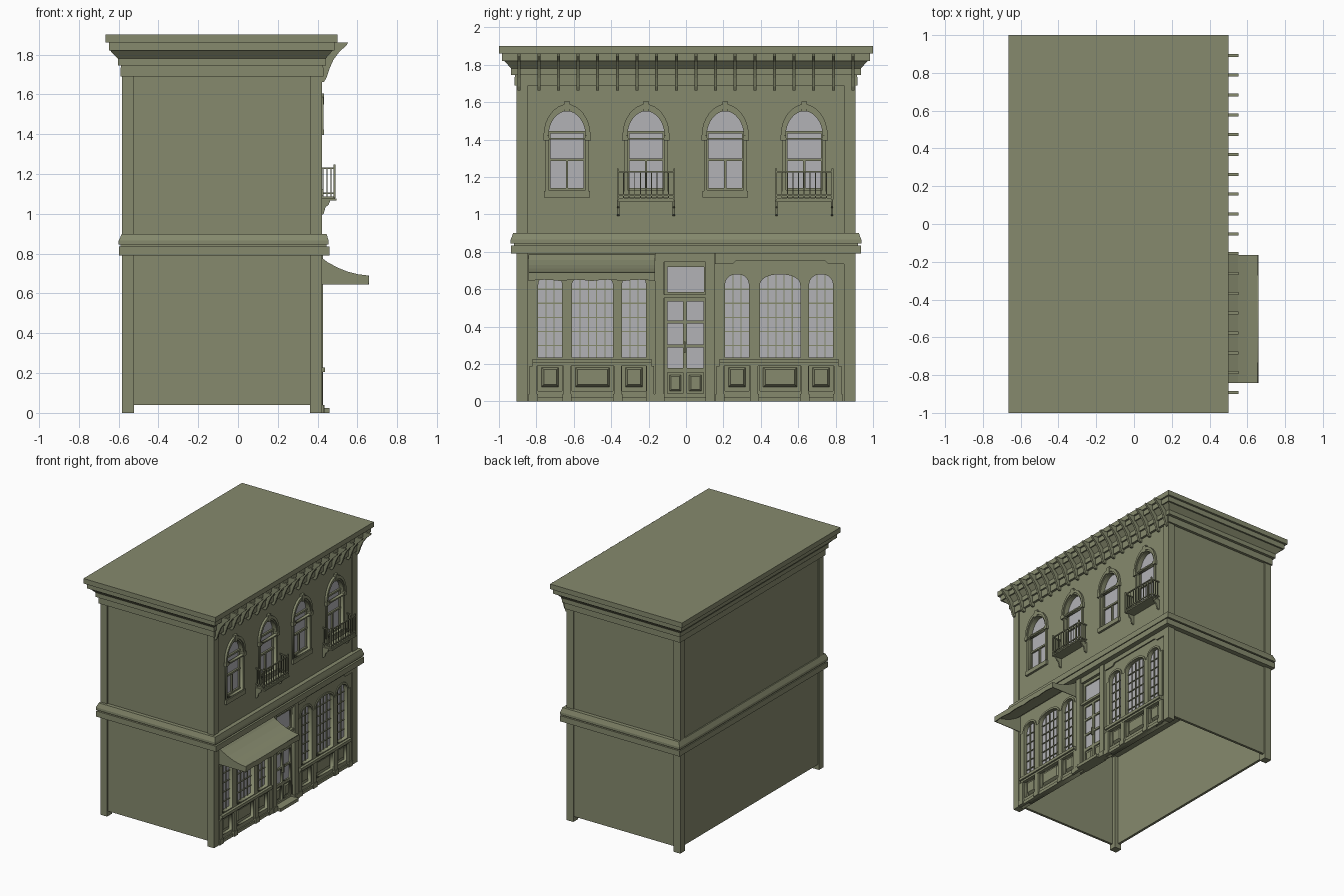
import bpy, bmesh, math

if "Cube" in bpy.data.objects:
    bpy.data.objects.remove(bpy.data.objects["Cube"])


def material(name, rgb):
    m = bpy.data.materials.new(name)
    m.diffuse_color = (*rgb, 1)
    m.use_nodes = True
    m.node_tree.nodes["Principled BSDF"].inputs["Base Color"].default_value = m.diffuse_color
    return m


OLIVE = material("olive_paint", (0.24, 0.255, 0.155))
GLASS = material("window_glass", (0.45, 0.45, 0.47))


def finish(name, bm, mat=OLIVE):
    bmesh.ops.recalc_face_normals(bm, faces=bm.faces)
    me = bpy.data.meshes.new(name)
    bm.to_mesh(me)
    bm.free()
    me.materials.append(mat)
    ob = bpy.data.objects.new(name, me)
    bpy.context.collection.objects.link(ob)
    return ob


def hexa(bm, a, b):
    """Six-sided solid between two four-point rings."""
    va, vb = [bm.verts.new(p) for p in a], [bm.verts.new(p) for p in b]
    bm.faces.new(va)
    bm.faces.new(vb)
    for i in range(4):
        j = (i + 1) % 4
        bm.faces.new((va[i], va[j], vb[j], vb[i]))


def blocks(name, items, mat=OLIVE):
    """Boxes (x0,x1,y0,y1,z0,z1[,inset of the outer x face])."""
    bm = bmesh.new()
    for x0, x1, y0, y1, z0, z1, *t in items:
        t = t[0] if t else 0
        ring = lambda x, d: [(x, y0+d, z0+d), (x, y1-d, z0+d), (x, y1-d, z1-d), (x, y0+d, z1-d)]
        hexa(bm, ring(x0, 0), ring(x1, t))
    return finish(name, bm, mat)


def cornice(name, layers):
    """Stacked layers (z0,z1,back,front,half_y,  back,front,half_y at top)."""
    bm = bmesh.new()
    for z0, z1, *e in layers:
        ring = lambda z, b, f, y: [(b, -y, z), (f, -y, z), (f, y, z), (b, y, z)]
        hexa(bm, ring(z0, *e[:3]), ring(z1, *e[-3:]))
    return finish(name, bm)


def prisms(name, profile, spans):
    """XZ profile extruded along each y span."""
    bm = bmesh.new()
    for y0, y1 in spans:
        f = bm.faces.new([bm.verts.new((x, y0, z)) for x, z in profile])
        r = bmesh.ops.extrude_face_region(bm, geom=[f])
        vs = [v for v in r["geom"] if isinstance(v, bmesh.types.BMVert)]
        bmesh.ops.translate(bm, verts=vs, vec=(0, y1 - y0, 0))
        if f.is_valid and len(f.link_loops if hasattr(f, "link_loops") else f.loops) == 0:
            bm.faces.remove(f)
    return finish(name, bm)


def plate(name, loops, x0, x1):
    """YZ outlines (nested ones become holes) extruded from x0 to x1."""
    cu = bpy.data.curves.new(name, 'CURVE')
    cu.dimensions, cu.fill_mode, cu.extrude = '2D', 'BOTH', (x1 - x0) / 2
    for pts in loops:
        s = cu.splines.new('POLY')
        s.points.add(len(pts) - 1)
        for p, (y, z) in zip(s.points, pts):
            p.co = (y, z, 0, 1)
        s.use_cyclic_u = True
    tmp = bpy.data.objects.new(name + "_curve", cu)
    me = bpy.data.meshes.new_from_object(tmp)
    bm = bmesh.new()
    bm.from_mesh(me)
    bpy.data.objects.remove(tmp)
    bpy.data.curves.remove(cu)
    bpy.data.meshes.remove(me)
    for v in bm.verts:
        a, b, c = v.co
        v.co = (c + (x0 + x1) / 2, a, b)
    bmesh.ops.remove_doubles(bm, verts=bm.verts, dist=1e-5)
    return finish(name, bm)


def rect(y0, y1, z0, z1):
    return [(y0, z0), (y1, z0), (y1, z1), (y0, z1)]


def arch(c, hw, z0, zs, zt, p=2.0, n=16):
    pts = [(c - hw, z0), (c + hw, z0)]
    for i in range(n + 1):
        a = math.pi * i / n
        co, si = math.cos(a), math.sin(a)
        pts.append((c + math.copysign(abs(co) ** (2 / p), co) * hw, zs + (zt - zs) * max(si, 0) ** (2 / p)))
    return pts


# Corner posts and thin shell walls, open underneath
blocks("corner_posts", [(x, x + .06, y, y + .06, 0, 1.72) for x in (-.583, .362) for y in (-.905, .845)])
blocks("side_and_back_walls", [(-.56, .40, -.895, -.875, .04, 1.72), (-.56, .40, .875, .895, .04, 1.72),
                               (-.573, -.553, -.88, .88, .04, 1.72)])

# Belt course and roof cornice
cornice("belt_course", [(.79, .835, -.598, .46, .935), (.835, .845, -.59, .445, .92),
                        (.845, .865, -.60, .455, .937), (.865, .90, -.60, .455, .937, -.583, .445, .925)])
cornice("roof_cornice", [(1.69, 1.735, -.59, .43, .917), (1.735, 1.745, -.588, .428, .913),
                         (1.745, 1.78, -.602, .442, .936), (1.78, 1.82, -.605, .44, .935, -.642, .475, .97),
                         (1.82, 1.86, -.648, .485, .983), (1.86, 1.90, -.665, .50, 1.0)])

# Eaves brackets
prisms("eaves_brackets", [(.40, 1.86), (.552, 1.86), (.547, 1.848), (.51, 1.815), (.48, 1.775), (.46, 1.73),
                          (.445, 1.685), (.432, 1.662), (.40, 1.662)],
       [(-.892 + i * .105 - .008, -.892 + i * .105 + .008) for i in range(18)])

# Upper facade with four arched windows
UP = [-.636, -.214, .21, .632]
plate("upper_facade", [rect(-.85, .85, .86, 1.72)] + [arch(c, .098, 1.13, 1.43, 1.553, 1.9) for c in UP], .37, .412)
blocks("upper_glass", [(.378, .384, c - .11, c + .11, 1.11, 1.57) for c in UP], GLASS)
bars, caps = [], []
for c in UP:
    bars += [(.38, .398, c - .1, c + .1, z, z + .014) for z in (1.285, 1.432, 1.128)]
    bars.append((.38, .396, c - .006, c + .006, 1.13, 1.29))
    bars += [(.38, .396, c + s - .005, c + s + .005, 1.13, 1.44) for s in (-.094, .094)]
    caps += [(.40, .432, c + s - .015, c + s + .015, 1.395, 1.425) for s in (-.112, .112)]
    caps += [(.40, .432, c - .015, c + .015, 1.55, 1.605), (.40, .43, c - .122, c + .122, 1.09, 1.125)]
    plate("window_surround", [arch(c, .115, 1.095, 1.43, 1.575, 1.9), arch(c, .098, 1.13, 1.43, 1.553, 1.9)], .405, .422)
    plate("window_hood", [arch(c, .125, 1.41, 1.43, 1.59, 1.9), arch(c, .108, 1.40, 1.43, 1.565, 1.9)], .405, .43)
blocks("upper_window_bars", bars)
blocks("hood_capitals_and_sills", caps)

# Balconies with railing and scroll supports
for c in (UP[1], UP[3]):
    blocks("balcony_floor", [(.40, .495, c - .155, c + .155, 1.066, 1.076), (.40, .488, c - .147, c + .147, 1.076, 1.088)])
    rail = [(.482, .49, c - .155, c + .155, z, z + .008) for z in (1.10, 1.225)]
    rail += [(.484, .489, c - .15 + i * .03 - .0025, c - .15 + i * .03 + .0025, 1.085, 1.23) for i in range(11)]
    for s in (-.151, .151):
        rail += [(.41, .488, c + s - .004, c + s + .004, z, z + .008) for z in (1.10, 1.225)]
        rail += [(x, x + .005, c + s - .0025, c + s + .0025, 1.085, 1.23) for x in (.425, .445, .465)]
        rail.append((.481, .491, c + s - .005, c + s + .005, 1.08, 1.247))
    blocks("balcony_railing", rail)
    prisms("balcony_supports", [(.41, 1.07), (.465, 1.07), (.455, 1.045), (.44, 1.035), (.43, 1.0), (.41, .99)],
           [(c + s - .006, c + s + .006) for s in (-.148, .148)])

# Shopfront panels with arched windows and recessed lower panels
BAYS = [(-.7265, .064, 2), (-.50, .11, 4), (-.278, .064, 2), (.2725, .064, 2), (.503, .108, 4), (.722, .064, 2)]
for name, y0, y1, bays in (("left_shopfront", -.85, -.115, BAYS[:3]), ("right_shopfront", .105, .85, BAYS[3:])):
    holes = [arch(c, w, .235, .62, .68, 2.2) for c, w, n in bays]
    holes += [rect(c - w, c + w, .055, .195) for c, w, n in bays]
    plate(name, [rect(y0, y1, 0, .80)] + holes, .37, .41)
    a, b = min(c - w for c, w, n in bays) - .03, max(c + w for c, w, n in bays) + .03
    blocks(name + "_sill", [(.40, .438, a, b, .205, .228), (.40, .425, a, b, .19, .205), (.40, .42, a, b, 0, .025)])
glass, bars, panels, piers = [], [], [], []
for c, w, n in BAYS:
    glass.append((.378, .384, c - w - .01, c + w + .01, .22, .70))
    bars += [(.38, .392, c - w + 2 * w * i / (n + 1) - .003, c - w + 2 * w * i / (n + 1) + .003, .235, .675)
             for i in range(1, n + 1)]
    bars += [(.38, .392, c - w, c + w, z - .003, z + .003) for z in (.30, .375, .45, .525, .60)]
    panels += [(.374, .385, c - w - .01, c + w + .01, .045, .20),
               (.38, .405, c - w + .015, c + w - .015, .075, .185, .015)]
    plate("arch_trim", [arch(c, w + .014, .225, .62, .696, 2.2), arch(c, w, .235, .62, .68, 2.2)], .405, .417)
blocks("shop_glass", glass, GLASS)
blocks("shop_window_bars", bars)
blocks("lower_panels", panels)
for y in (-.817, -.636, -.364, -.19, .182, .366, .634, .812):
    piers += [(.40, .424, y - .02, y + .02, 0, .19), (.40, .43, y - .025, y + .025, 0, .04),
              (.40, .417, y - .014, y + .014, .228, .62)]
blocks("window_piers", piers)
plate("right_fascia", [[(.155, .735), (.25, .735), (.27, .755), (.74, .755), (.76, .735), (.845, .735),
                        (.845, .79), (.155, .79)]], .405, .42)

# Entrance: pilasters, door, transom and step
blocks("door_pilasters", [(.37, .428, y, y + .047, 0, .79) for y in (-.165, .105)] +
       [(.37, .435, y - .004, y + .051, 0, .04) for y in (-.165, .105)] +
       [(.37, .42, -.12, .11, .745, .79), (.37, .42, -.12, .11, .553, .572)])
ROWS, COLS = [(.433, .535), (.305, .417), (.18, .289), (.043, .155)], [(-.10, -.016), (.006, .094)]
plate("door", [rect(-.12, .11, .015, .56)] + [rect(*c, *r) for c in COLS for r in ROWS], .378, .398)
plate("transom_frame", [rect(-.12, .11, .56, .75), rect(-.10, .096, .585, .72)], .378, .398)
blocks("door_glass", [(.381, .387, -.11, .10, .17, .545), (.381, .387, -.11, .10, .575, .73)], GLASS)
blocks("door_lower_panels", [(.38, .388, -.11, .10, .03, .165)] +
       [(.385, .397, a + .008, b - .008, .052, .146, .012) for a, b in COLS])
blocks("door_handle", [(.395, .412, -.012, -.004, .26, .32)])
blocks("door_step", [(.365, .46, -.118, .108, 0, .025)])

# Awning with curved sheet, closed ends and scalloped valance
A0, A1 = -.842, -.165
TOP = [(.41, .787), (.45, .757), (.50, .73), (.55, .71), (.60, .697), (.655, .69)]
prisms("awning_sheet", TOP + [(x, z - .006) for x, z in reversed(TOP)], [(A0, A1)])
prisms("awning_ends", TOP + [(.655, .646), (.41, .646)], [(A0, A0 + .005), (A1 - .005, A1)])
wave = [(A0 + (A1 - A0) * i / 40, .644 + .007 * abs(math.sin(math.pi * i / 10))) for i in range(41)]
plate("awning_valance", [wave + [(A1, .69), (A0, .69)]], .652, .659)
